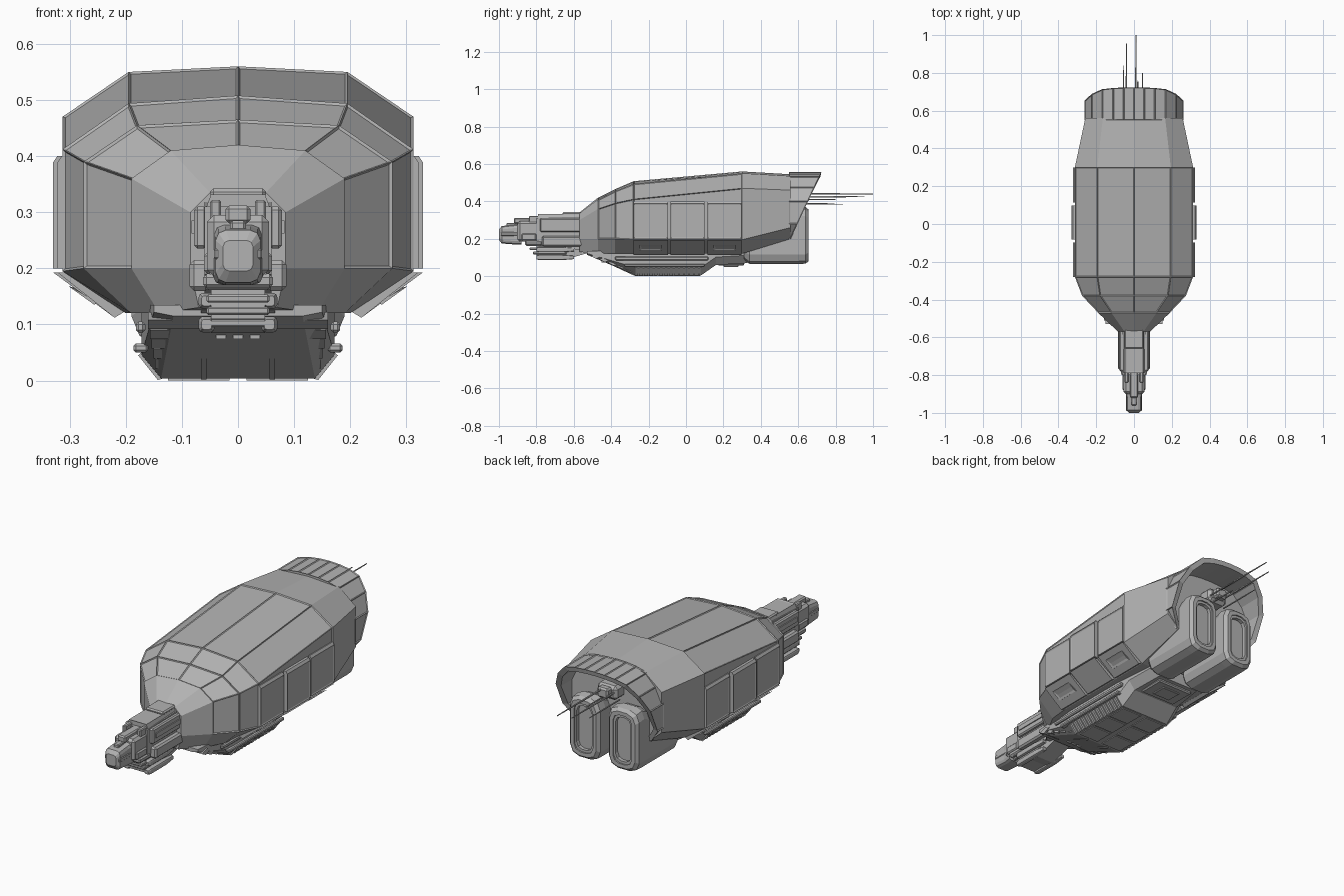
import bpy, bmesh, math
from mathutils import Vector

cube = bpy.data.objects.get("Cube")
if cube:
    bpy.data.objects.remove(cube, do_unlink=True)

GREY = (0.45, 0.45, 0.45, 1)
grey = bpy.data.materials.new("hull_grey")
grey.use_nodes = True
grey.diffuse_color = GREY
for node in grey.node_tree.nodes:
    if node.type == 'BSDF_PRINCIPLED':
        node.inputs["Base Color"].default_value = GREY


def finish(name, bm, mirror=False):
    bmesh.ops.recalc_face_normals(bm, faces=bm.faces)
    mesh = bpy.data.meshes.new(name)
    bm.to_mesh(mesh)
    bm.free()
    mesh.materials.append(grey)
    ob = bpy.data.objects.new(name, mesh)
    bpy.context.collection.objects.link(ob)
    if mirror:
        ob.modifiers.new("mirror", 'MIRROR').use_mirror_merge = False
    return ob


def loft(name, rings, mirror=False, panel=None, gap=0.005, depth=-0.005):
    """Skin equal-length rings of points; inset the faces picked by panel."""
    bm = bmesh.new()
    rows = [[bm.verts.new(p) for p in ring] for ring in rings]
    n = len(rows[0])
    for a, b in zip(rows, rows[1:]):
        for i in range(n):
            j = (i + 1) % n
            bm.faces.new((a[i], a[j], b[j], b[i]))
    bm.faces.new(rows[0])
    bm.faces.new(rows[-1])
    bmesh.ops.recalc_face_normals(bm, faces=bm.faces)
    if panel:
        picked = [f for f in bm.faces if panel(f)]
        bmesh.ops.inset_individual(bm, faces=picked, thickness=gap, depth=depth,
                                   use_even_offset=True)
    return finish(name, bm, mirror)


def section(y, half):
    """Full ring from a half profile that starts and ends on the centre line."""
    full = half + [(-x, z) for x, z in reversed(half[1:-1])]
    return [(x, y, z) for x, z in full]


def pill(y, cx, z0, z1, hw, r):
    """Upright rounded rectangle."""
    cz, hh = (z0 + z1) / 2, (z1 - z0) / 2
    ring = []
    for k, (sx, sz) in enumerate(((1, 1), (-1, 1), (-1, -1), (1, -1))):
        for step in range(3):
            a = math.radians(90 * k + 45 * step)
            ring.append((cx + sx * (hw - r) + r * math.cos(a), y,
                         cz + sz * (hh - r) + r * math.sin(a)))
    return ring


def prism(name, profile, y0, y1, mirror=False, **kw):
    """Extrude an x-z profile along y."""
    return loft(name, [[(x, y, z) for x, z in profile] for y in (y0, y1)], mirror, **kw)


def slab(name, profile, x0, x1, mirror=False, **kw):
    """Extrude a y-z profile along x."""
    return loft(name, [[(x, y, z) for y, z in profile] for x in (x0, x1)], mirror, **kw)


def box(name, x, y, z, mirror=False, bevel=0.0):
    ob = prism(name, [(x[0], z[0]), (x[1], z[0]), (x[1], z[1]), (x[0], z[1])],
               y[0], y[1], mirror)
    if bevel:
        mod = ob.modifiers.new("chamfer", 'BEVEL')
        mod.width, mod.segments = bevel, 1
    return ob


# Main hull: faceted, with recessed panels between ribs
hull = [
    section(-.57, [(0, .34), (.05, .335), (.085, .30), (.085, .2), (.07, .13), (0, .13)]),
    section(-.47, [(0, .42), (.12, .41), (.19, .36), (.19, .2), (.14, .12), (0, .12)]),
    section(-.38, [(0, .465), (.18, .455), (.275, .39), (.275, .2), (.19, .12), (0, .12)]),
    section(-.28, [(0, .508), (.195, .494), (.313, .412), (.313, .195), (.2, .12), (0, .12)]),
    section(.30, [(0, .56), (.195, .55), (.313, .47), (.313, .195), (.2, .12), (0, .12)]),
    section(.56, [(0, .545), (.165, .535), (.258, .46), (.258, .26), (.19, .2), (0, .2)]),
]
loft("hull", hull, gap=.004, depth=-.004,
     panel=lambda f: f.normal.z > -.3 and -.45 < f.calc_center_median().y < .3)

# Side armour plates and the sloping plates below them
for i, (y0, y1, out) in enumerate(((-.28, -.097, .322), (-.083, .098, .33), (.115, .298, .322))):
    prism(f"side_plate_{i}", [(.30, .40), (out - .008, .40), (out, .388), (out, .2), (.30, .2)],
          y0, y1, True, panel=lambda f: f.normal.x > .95, gap=.006, depth=-.003)
    prism(f"lower_plate_{i}", [(.30, .193), (out, .193), (.22, .112), (.19, .13)],
          y0, y1, True)
    # Hatch frame on the slope
    if i != 1:
        mid = (y0 + y1) / 2
        prism(f"slope_hatch_{i}", [(.295, .165), (.302, .168), (.256, .135), (.25, .14)],
              mid - .06, mid + .06, True,
              panel=lambda f: f.normal.z < -.5 and f.calc_area() > .004, gap=.01, depth=-.004)

# Tail hood: arch with a raked trailing edge
right_half = [(0, .556), (.055, .554), (.11, .548), (.17, .533), (.225, .478), (.262, .40),
              (.262, .28), (.2, .2)]
arch = [(-x, z) for x, z in reversed(right_half[1:])] + right_half


def rake(z):
    return .56 + (z - .2) * .46


hood = []
for x, z in arch:
    xi, zi = x * .9, .33 + (z - .33) * .9
    hood.append([(x, .55, z), (x, rake(z), z), (xi, rake(z) - .005, zi), (xi, .55, zi)])


def outer_face(f):
    c = f.calc_center_median()
    return abs(f.normal.y) < .3 and f.normal.dot(Vector((c.x, 0, c.z - .33))) > .1


loft("tail_hood", hood, panel=outer_face, gap=.004, depth=-.004)

# Engine nacelles with recessed exhausts
loft("engine_nacelle", [
    pill(.31, .107, .09, .22, .06, .04),
    pill(.34, .107, .065, .26, .083, .05),
    pill(.60, .107, .065, .375, .083, .05),
    pill(.64, .107, .067, .37, .083, .05),
    pill(.655, .107, .08, .357, .070, .045),
    pill(.655, .107, .098, .339, .052, .035),
    pill(.648, .107, .098, .339, .052, .035),
    pill(.648, .107, .110, .327, .042, .03),
    pill(.630, .107, .110, .327, .042, .03)], mirror=True)

# Antenna mount and rods
box("antenna_mount", (-.055, .055), (.55, .63), (.385, .455), bevel=.015)
box("antenna_socket", (-.03, .03), (.62, .66), (.40, .45), bevel=.008)
rods = ((.01, .44, 1.0, .004), (-.04, .425, .955, .004), (.045, .41, .80, .003),
        (-.055, .385, .84, .003), (.02, .388, .76, .003))
for i, (x, z, end, r) in enumerate(rods):
    loft(f"antenna_{i}", [pill(y, x, z - s, z + s, s, s * .6)
                          for y, s in ((.6, r), (.75, r), (end, r * .5))])

# Belly keel
def keel(y, width, low):
    side = min(low + .042, .122)
    return section(y, [(0, .135), (width, .135), (width, side), (width - .035, low), (0, low)])


loft("belly_keel", [keel(-.53, .15, .115), keel(-.27, .172, .004), keel(.08, .172, .004),
                    keel(.16, .165, .06), keel(.33, .15, .07)])

# Recessed belly panels either side of the centre line
for i in range(3):
    y = -.255 + i * .112
    box(f"belly_panel_{i}", (.015, .125), (y, y + .1), (0, .01), True)
    box(f"belly_hatch_{i}", (.04, .10), (y + .02, y + .08), (-.0, .006), True, bevel=.002)
box("rear_belly_plate", (-.1, .1), (.17, .31), (.056, .08), bevel=.006)
box("rear_belly_hatch", (-.05, .05), (.2, .28), (.05, .06), bevel=.003)

# Ribs along the keel edge
for i in range(13):
    y = -.26 + i * .027
    prism(f"keel_rib_{i}", [(.135, .003), (.143, .001), (.178, .045), (.17, .052)],
          y, y + .012, True)
box("keel_rail", (.165, .182), (-.38, .12), (.085, .105), True, bevel=.005)
box("keel_shoulder", (.16, .186), (-.33, .1), (.05, .066), True, bevel=.004)

# Stepped slats and centre channel on the front slope
for i in range(5):
    t = i / 5
    y, z = -.50 + .235 * t, .092 - .088 * t
    slab(f"front_slat_{i}", [(y - .012, z + .016), (y + .02, z), (y + .06, z + .02),
                             (y + .03, z + .03)], .066, .145 + .015 * (1 - t), True)
slab("channel_wall", [(-.54, .125), (-.275, .002), (-.24, .002), (-.24, .13)], .056, .066, True)
slab("channel_ramp", [(-.525, .12), (-.27, .004), (-.24, .02), (-.4, .13)], -.03, .03,
     panel=lambda f: f.normal.z < -.7, gap=.008, depth=-.004)
for x in (-.03, 0, .03):
    box("channel_light", (x - .009, x + .009), (-.452, -.43), (.074, .081))

# Neck: main spine, roof and side rails
slab("neck_spine", [(-.80, .19), (-.80, .31), (-.53, .32), (-.53, .13), (-.62, .15)], -.06, .06)
prism("neck_roof", [(-.058, .305), (-.048, .332), (.048, .332), (.058, .305)], -.79, -.53,
      panel=lambda f: f.normal.z > .9, gap=.008, depth=-.003)
box("neck_roof_cap", (-.05, .05), (-.66, -.54), (.325, .342), bevel=.006)
box("upper_rail", (.055, .078), (-.78, -.53), (.235, .31), True, bevel=.006)
box("rail_trim", (.07, .083), (-.76, -.54), (.262, .285), True)
box("lower_rail", (.05, .086), (-.77, -.53), (.16, .215), True, bevel=.008)

# Head: stepped blocks ending in a chamfered snout
box("head_block", (-.055, .055), (-.90, -.78), (.185, .295), bevel=.012)
box("head_crown", (-.022, .022), (-.92, -.78), (.28, .312), bevel=.006)
box("crown_side", (.03, .05), (-.84, -.77), (.285, .322), True, bevel=.004)
box("head_cheek", (.045, .061), (-.88, -.80), (.19, .228), True, bevel=.006)
loft("snout", [pill(-1.0, 0, .195, .25, .027, .012), pill(-.985, 0, .175, .268, .04, .018),
               pill(-.92, 0, .17, .275, .04, .018), pill(-.88, 0, .17, .28, .045, .018)])
box("snout_brow", (-.043, .043), (-.99, -.90), (.215, .236), bevel=.004)
box("snout_fin", (-.014, .014), (-.96, -.88), (.265, .285), bevel=.004)

# Chin cluster: slatted block, side tubes and a tapering strut
slab("chin_strut", [(-.80, .19), (-.80, .11), (-.66, .085), (-.52, .125), (-.52, .19)],
     -.048, .048)
for i in range(4):
    z = .095 + i * .022
    box(f"chin_slat_{i}", (-.056, .056), (-.80 - .018 * i, -.64), (z, z + .014), bevel=.003)
for i, z in enumerate((.10, .142)):
    loft(f"chin_tube_{i}", [pill(y, .056, z - s, z + s, s, s * .5) for y, s in
                            ((-.80, .009), (-.785, .014), (-.66, .014), (-.60, .009))],
         mirror=True)
box("chin_bridge", (-.062, .062), (-.86, -.77), (.165, .19), bevel=.006)
